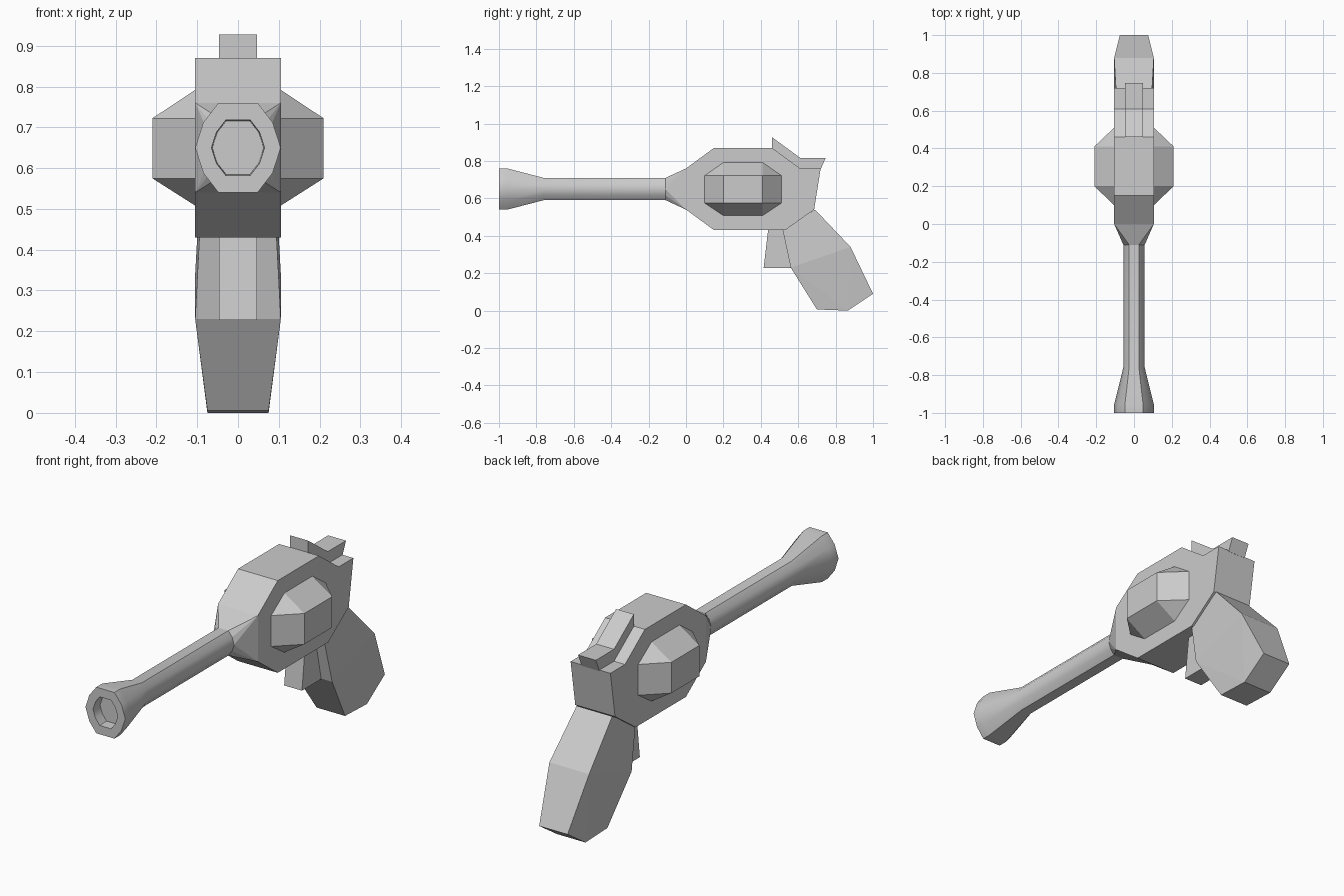
import bpy, bmesh
from math import radians

if "Cube" in bpy.data.objects:
    bpy.data.objects.remove(bpy.data.objects["Cube"])


def finish(name, bm):
    bmesh.ops.recalc_face_normals(bm, faces=bm.faces)
    mesh = bpy.data.meshes.new(name)
    bm.to_mesh(mesh)
    bm.free()
    obj = bpy.data.objects.new(name, mesh)
    bpy.context.collection.objects.link(obj)
    return obj


def extrude_profile(name, pts, half):
    """Side profile of (y, z) points, extruded to both sides of x = 0."""
    bm = bmesh.new()
    face = bm.faces.new([bm.verts.new((-half, y, z)) for y, z in pts])
    res = bmesh.ops.extrude_face_region(bm, geom=[face])
    verts = [v for v in res["geom"] if isinstance(v, bmesh.types.BMVert)]
    bmesh.ops.translate(bm, verts=verts, vec=(2 * half, 0, 0))
    return finish(name, bm)


def hull(name, pts):
    """Convex solid with coplanar triangles merged."""
    bm = bmesh.new()
    for p in pts:
        bm.verts.new(p)
    res = bmesh.ops.convex_hull(bm, input=bm.verts)
    loose = [v for v in bm.verts if not v.link_faces]
    bmesh.ops.delete(bm, geom=loose, context='VERTS')
    bmesh.ops.dissolve_limit(bm, angle_limit=radians(1), verts=bm.verts, edges=bm.edges)
    return finish(name, bm)


def mirror(pts):
    return [(s * x, y, z) for x, y, z in pts for s in (-1, 1)]


AXIS_Z = 0.65
SECTION = [(0.105, 0), (0.085, 0.062), (0.048, 0.11), (-0.048, 0.11), (-0.085, 0.062),
           (-0.105, 0), (-0.085, -0.062), (-0.048, -0.11), (0.048, -0.11), (0.085, -0.062)]


def ring(y, s):
    return [(x * s, y, AXIS_Z + z * s) for x, z in SECTION]


# Barrel with flared muzzle and a recessed bore
bm = bmesh.new()
rings = [[bm.verts.new(p) for p in ring(y, s)] for y, s in
         [(-0.95, 0.6), (-1.0, 0.62), (-1.0, 1), (-0.955, 1), (-0.76, 0.54), (-0.11, 0.54)]]
for a, b in zip(rings, rings[1:]):
    for i in range(len(a)):
        j = (i + 1) % len(a)
        bm.faces.new((a[i], a[j], b[j], b[i]))
bm.faces.new(rings[0])
bm.faces.new(rings[-1])
barrel = finish("barrel", bm)
bpy.context.view_layer.objects.active = barrel
barrel.select_set(True)
bpy.ops.object.shade_smooth_by_angle(angle=radians(38))

# Tapered collar joining the barrel to the frame
collar = [(0.105, 0, 0.54), (0.105, 0, 0.76)]
hull("barrel_collar", mirror(collar) + ring(-0.11, 0.54))

# Frame
extrude_profile("frame", [(0, 0.54), (0.15, 0.43), (0.53, 0.43), (0.685, 0.54), (0.72, 0.76),
                          (0.61, 0.76), (0.46, 0.87), (0.15, 0.87), (0, 0.76)], 0.105)

# Faceted drum bulging from both sides of the frame
drum = [(0.10, y, z) for y, z in
        [(0.095, 0.575), (0.20, 0.505), (0.41, 0.505), (0.515, 0.575),
         (0.515, 0.722), (0.41, 0.795), (0.20, 0.795), (0.095, 0.722)]]
drum += [(0.21, y, z) for y in (0.20, 0.41) for z in (0.575, 0.722)]
hull("drum", mirror(drum))

# Grip, widest in the middle
grip = [(0.094, 0.515, 0.44), (0.094, 0.69, 0.54), (0.105, 0.56, 0.23), (0.105, 0.88, 0.34),
        (0.075, 0.70, 0.006), (0.075, 0.865, 0), (0.075, 1.0, 0.09)]
hull("grip", mirror(grip))

# Trigger and hammer
extrude_profile("trigger", [(0.44, 0.44), (0.415, 0.228), (0.565, 0.228), (0.52, 0.44)], 0.047)
extrude_profile("hammer", [(0.46, 0.86), (0.46, 0.927), (0.61, 0.817), (0.747, 0.817),
                           (0.72, 0.755), (0.61, 0.755)], 0.047)
